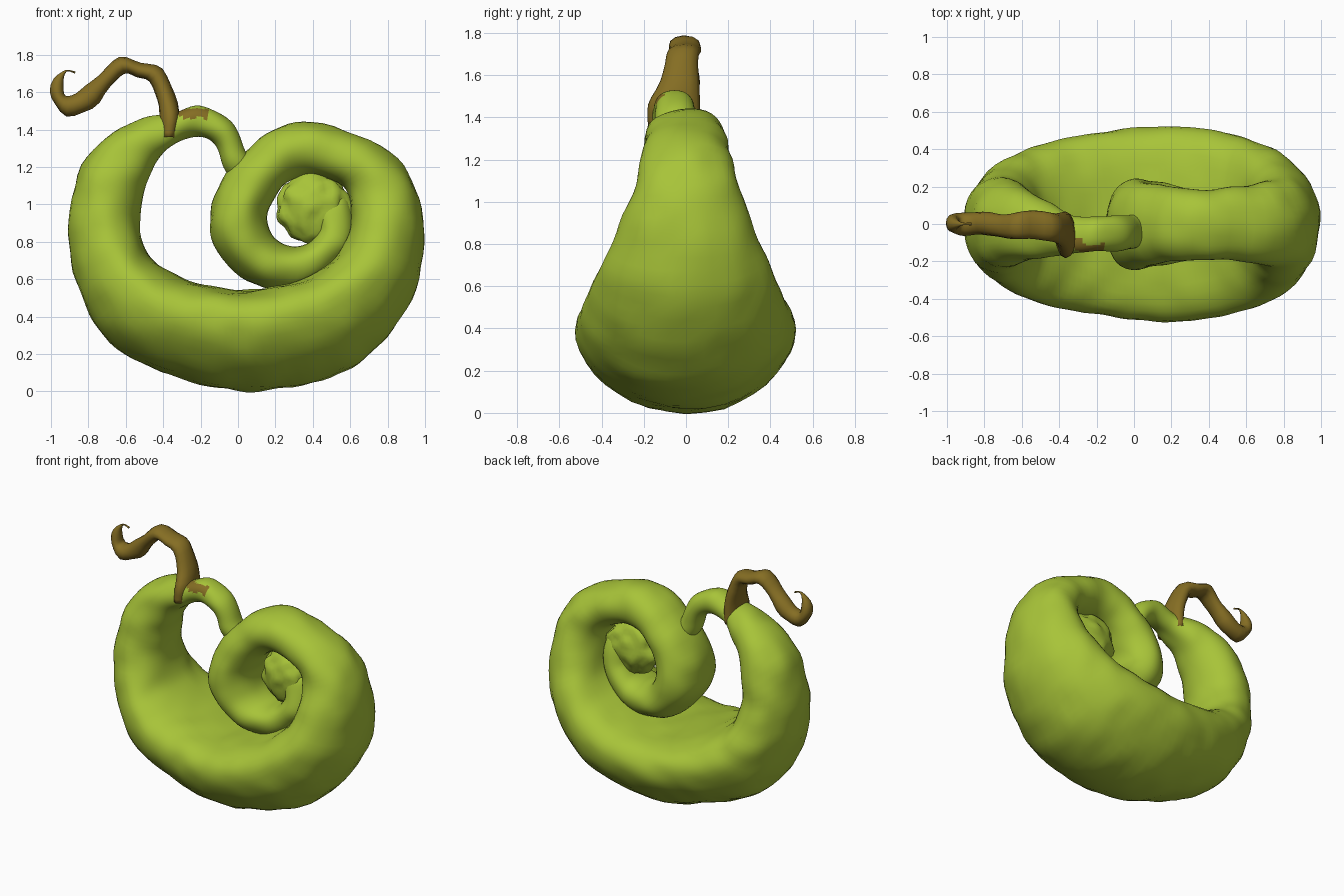
import bpy, bmesh, math
from mathutils import Vector, noise

if "Cube" in bpy.data.objects:
    bpy.data.objects.remove(bpy.data.objects["Cube"])

def material(name, rgb):
    m = bpy.data.materials.new(name)
    m.diffuse_color = (*rgb, 1)
    m.use_nodes = True
    m.node_tree.nodes["Principled BSDF"].inputs["Base Color"].default_value = m.diffuse_color
    return m

green = material("gourd green", (0.39, 0.55, 0.04))
brown = material("stem brown", (0.235, 0.155, 0.017))

def smooth_rows(rows, sub):
    """Catmull-Rom interpolation of section rows."""
    out, n = [], len(rows)
    for i in range(n - 1):
        p = [Vector(rows[max(0, min(n - 1, j))]) for j in range(i - 1, i + 3)]
        for s in range(sub):
            t = s / sub
            out.append(0.5 * (2 * p[1] + (p[2] - p[0]) * t
                       + (2 * p[0] - 5 * p[1] + 4 * p[2] - p[3]) * t * t
                       + (3 * p[1] - p[0] - 3 * p[2] + p[3]) * t ** 3))
    return out + [Vector(rows[-1])]

def make_object(name, bm, mats):
    me = bpy.data.meshes.new(name)
    bmesh.ops.recalc_face_normals(bm, faces=bm.faces)
    for f in bm.faces:
        f.smooth = True
    bm.to_mesh(me)
    bm.free()
    for m in mats:
        me.materials.append(m)
    bpy.context.collection.objects.link(bpy.data.objects.new(name, me))

def tube(name, rows, mats, sub=5, sides=32, bump=0.0, paint=None):
    """Skin sections given as outer x,z / inner x,z / half depth / y."""
    bm = bmesh.new()
    rings = []
    for ox, oz, ix, iz, h, y in smooth_rows(rows, sub):
        c = Vector(((ox + ix) / 2, y, (oz + iz) / 2))
        a = Vector(((ox - ix) / 2, 0, (oz - iz) / 2))
        bias = max(0, 1.5 * (h - 0.25))  # deep sections are widest near the inside
        ring = []
        for k in range(sides):
            t = math.tau * k / sides
            s = math.sin(t)
            p = c + a * (math.cos(t) - bias * s * s)
            p.y += h * math.copysign(abs(s) ** 0.92, s)
            p += (p - c).normalized() * bump * noise.noise(p * 7)
            ring.append(bm.verts.new(p))
        rings.append(ring)
    for r, q in zip(rings, rings[1:]):
        for k in range(sides):
            j = (k + 1) % sides
            bm.faces.new((r[k], r[j], q[j], q[k]))
    bm.faces.new(rings[0])
    bm.faces.new(rings[-1])
    for f in bm.faces:
        if paint and paint(f.calc_center_median()):
            f.material_index = 1
    make_object(name, bm, mats)

# Gourd body: thin neck, fat outer loop, then the coil curling inwards
body = [
    (0.15, 1.15, 0.02, 1.06, .08), (0.05, 1.28, -0.07, 1.2, .085),
    (-0.04, 1.44, -0.12, 1.32, .09),
    (-0.2, 1.53, -0.21, 1.36, .095), (-0.34, 1.49, -0.32, 1.33, .10),
    (-0.55, 1.445, -0.44, 1.22, .16), (-0.81, 1.255, -0.51, 1.04, .22),
    (-0.91, 0.85, -0.52, 0.85, .28), (-0.83, 0.5, -0.46, 0.71, .37),
    (-0.65, 0.23, -0.31, 0.61, .44), (-0.3, 0.07, -0.13, 0.56, .49),
    (0.05, 0.0, 0.04, 0.54, .52), (0.45, 0.06, 0.24, 0.57, .52),
    (0.72, 0.21, 0.42, 0.64, .48), (0.95, 0.55, 0.57, 0.79, .40),
    (0.98, 0.98, 0.6, 0.97, .28), (0.81, 1.28, 0.55, 1.1, .215),
    (0.4, 1.44, 0.38, 1.16, .19), (0.12, 1.36, 0.25, 1.1, .20),
    (-0.11, 1.08, 0.17, 0.98, .235), (-0.14, 0.82, 0.17, 0.87, .24),
    (0.05, 0.59, 0.26, 0.78, .22), (0.34, 0.55, 0.37, 0.79, .18),
    (0.6, 0.76, 0.42, 0.87, .15), (0.6, 1.02, 0.40, 0.95, .11),
    (0.5, 1.1, 0.42, 1.0, .05),
]
depth = {0: 0, 1: -0.04, 2: -0.05, 3: -0.055, 4: -0.055, 5: -0.02}
rows = [(*r, depth.get(i, 0)) for i, r in enumerate(body)]

def stained(c):
    # ragged brown stain running from the stem along the front of the neck
    edge = 1.465 + 0.03 * noise.noise(c * 20)
    return -0.4 < c.x < -0.15 and edge < c.z < 1.51 and c.y < -0.08

tube("gourd_body", rows, [green, brown], sub=7, sides=40, bump=0.014, paint=stained)

# Wrinkled core filling the middle of the coil
bm = bmesh.new()
bmesh.ops.create_icosphere(bm, subdivisions=4, radius=1)
for v in bm.verts:
    d = v.co * (1 + 0.15 * noise.noise(v.co * 2.5))
    v.co = Vector((0.41 + 0.2 * d.x, 0.12 * d.y, 0.98 + 0.19 * d.z))
make_object("coil_core", bm, [green])

# Curly stem: x, z, in-plane radius, half depth, y
stem = [
    (-0.37, 1.36, .045, .12, -.055), (-0.365, 1.46, .055, .125, -.052),
    (-0.385, 1.57, .05, .09, -.03), (-0.44, 1.69, .05, .08, -.015),
    (-0.53, 1.715, .04, .075, -.01), (-0.62, 1.74, .045, .07, -.01),
    (-0.71, 1.66, .045, .065, -.01), (-0.81, 1.56, .055, .06, 0),
    (-0.91, 1.525, .055, .065, 0), (-0.965, 1.58, .035, .05, 0),
    (-0.96, 1.66, .025, .03, 0), (-0.92, 1.715, .012, .015, 0),
    (-0.87, 1.705, .006, .008, 0),
]
rows = []
for i, (x, z, r, h, y) in enumerate(stem):
    a, b = stem[max(0, i - 1)], stem[min(len(stem) - 1, i + 1)]
    d = Vector((b[0] - a[0], b[1] - a[1])).normalized() * r
    rows.append((x + d.y, z - d.x, x - d.y, z + d.x, h, y))
tube("stem", rows, [brown], sub=3, sides=12, bump=0.015)
